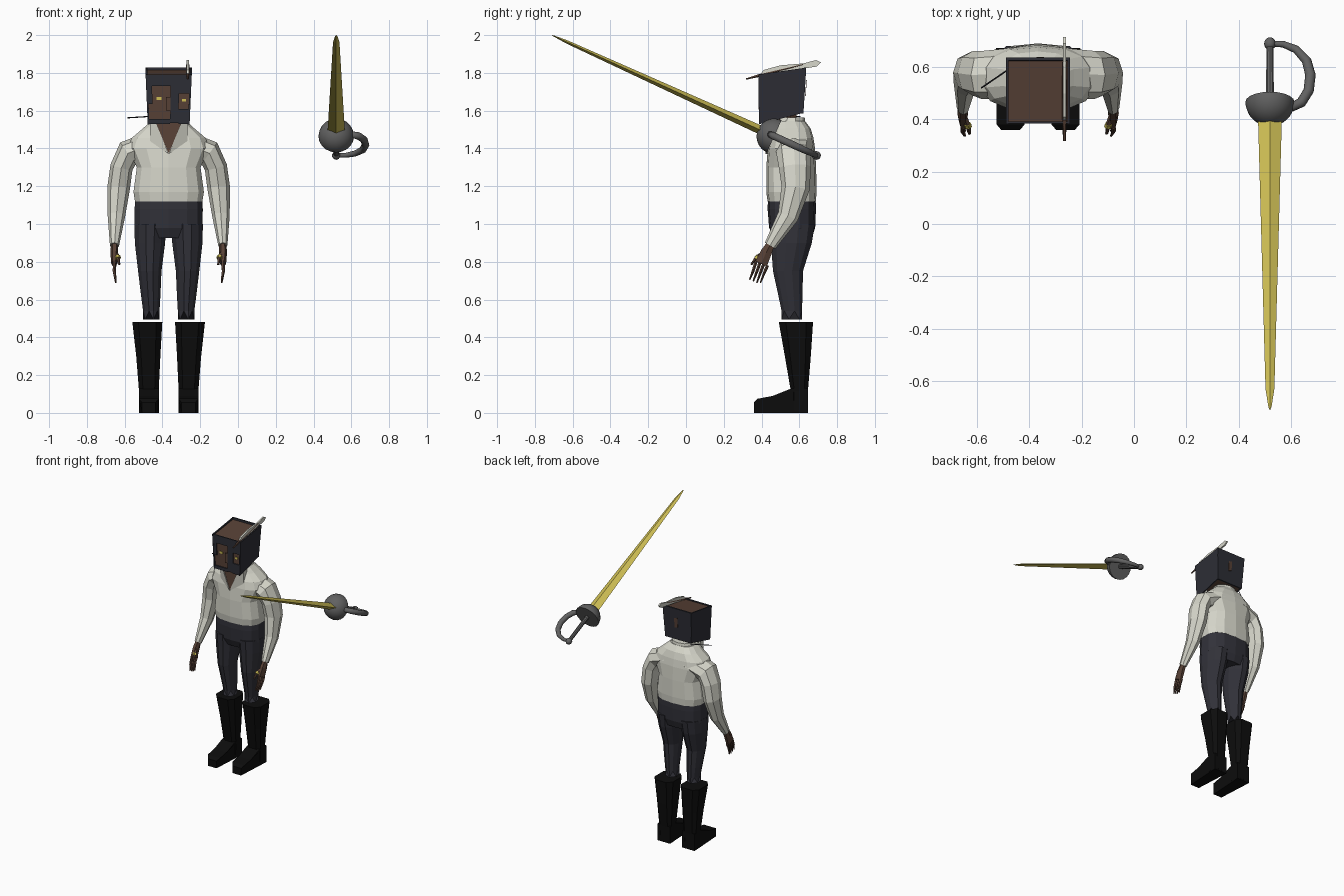
import bpy, bmesh
from math import sin, cos, pi
from mathutils import Vector as V

cube = bpy.data.objects.get("Cube")
if cube:
    bpy.data.objects.remove(cube, do_unlink=True)

CX = -0.367  # centre line of the figure


def material(name, r, g, b):
    m = bpy.data.materials.new(name)
    m.use_nodes = True
    m.diffuse_color = (r, g, b, 1)
    m.node_tree.nodes["Principled BSDF"].inputs["Base Color"].default_value = (r, g, b, 1)
    return m


SHIRT = material("off white cloth", .68, .68, .6)
CLOTH = material("dark trousers", .032, .032, .042)
HAIR = material("dark hair", .026, .027, .036)
LEATHER = material("black leather", .004, .004, .004)
SKIN = material("brown skin", .095, .052, .036)
GOLD = material("golden blade", .62, .52, .09)
STEEL = material("grey steel", .12, .12, .12)


def finish(name, bm, mat, smooth=False):
    bmesh.ops.recalc_face_normals(bm, faces=bm.faces[:])
    me = bpy.data.meshes.new(name)
    bm.to_mesh(me)
    bm.free()
    me.materials.append(mat)
    for p in me.polygons:
        p.use_smooth = smooth
    ob = bpy.data.objects.new(name, me)
    bpy.context.scene.collection.objects.link(ob)
    return ob


def bridge(name, rings, mat, smooth=False):
    """Skin a list of point rings and cap both ends."""
    bm = bmesh.new()
    vs = [[bm.verts.new(p) for p in r] for r in rings]
    n = len(vs[0])
    for a, b in zip(vs, vs[1:]):
        for i in range(n):
            j = (i + 1) % n
            bm.faces.new((a[i], a[j], b[j], b[i]))
    bm.faces.new(vs[0])
    bm.faces.new(vs[-1])
    return finish(name, bm, mat, smooth)


def oval(x, y, z, rx, ry, n=12, square=1.0):
    """Horizontal ring; square below 1 makes it boxier."""
    pts = []
    for i in range(n):
        a = 2 * pi * (i + .5) / n
        c, s = cos(a), sin(a)
        pts.append((x + rx * abs(c) ** square * (1 if c > 0 else -1),
                    y + ry * abs(s) ** square * (1 if s > 0 else -1), z))
    return pts


def tube(name, path, mat, n=8, side=V((0, 1, 0)), smooth=False):
    """Skin a path of (x, y, z, radius, radius along side)."""
    pts = [V(p[:3]) for p in path]
    rings = []
    for i, p in enumerate(path):
        t = (pts[min(i + 1, len(pts) - 1)] - pts[max(i - 1, 0)]).normalized()
        u = t.cross(side).normalized()
        w = u.cross(t)
        rings.append([pts[i] + u * p[3] * cos(2 * pi * k / n) + w * p[4] * sin(2 * pi * k / n)
                      for k in range(n)])
    return bridge(name, rings, mat, smooth)


def slab(name, pts, offset, mat):
    """Flat polygon given depth along an offset vector."""
    o = V(offset)
    return bridge(name, [[V(p) for p in pts], [V(p) + o for p in pts]], mat)


# Shirt body: (z, half width, half depth, centre y)
bridge("shirt_body", [oval(CX, y, z, w, d, 14, .75) for z, w, d, y in (
    (1.12, .182, .128, .56), (1.17, .19, .133, .558), (1.3, .172, .132, .557),
    (1.4, .22, .125, .558), (1.455, .2, .115, .56), (1.505, .14, .1, .56),
    (1.545, .095, .08, .55))], SHIRT)

# Open neckline, neck and collar
bridge("neck", [oval(CX, .53, z, .055, .06, 8) for z in (1.45, 1.6)], SKIN)
slab("neckline", [(CX, .425, 1.375), (CX - .07, .435, 1.535), (CX + .07, .435, 1.535)],
     (0, .08, 0), SKIN)
bridge("collar_band", [oval(CX, .55, 1.52, .1, .085, 10), oval(CX, .56, 1.565, .085, .068, 10)],
       SHIRT)
for s, side in ((-1, "right"), (1, "left")):
    slab("collar_wing_" + side, [(CX + s * x, y, z) for x, y, z in (
        (.0, .42, 1.37), (.068, .425, 1.54), (.1, .45, 1.555), (.1, .45, 1.44))],
        (0, .04, 0), SHIRT)

# Sleeves, hands, legs and boots, mirrored about the centre line
for s, side in ((-1, "right"), (1, "left")):
    def mirror(path):
        return [(CX + s * p[0],) + tuple(p[1:]) for p in path]

    tube("sleeve_" + side, mirror((
        (.08, .575, 1.425, .07, .1), (.215, .57, 1.375, .07, .092), (.25, .577, 1.3, .06, .085),
        (.265, .58, 1.19, .06, .075), (.277, .54, 1.04, .046, .056), (.287, .445, .885, .024, .032))),
        SHIRT)
    tube("palm_" + side, mirror((
        (.286, .455, .905, .018, .022), (.288, .425, .85, .021, .034),
        (.288, .398, .79, .016, .038))), SKIN, 6)
    for k in range(4):
        tube(f"finger_{k + 1}_{side}", mirror((
            (.287, .372 + .02 * k, .805 - .008 * k, .01, .009),
            (.289, .355 + .021 * k, .75, .009, .008),
            (.28, .337 + .019 * k, .705 - .008 * min(k, 2), .005, .004))), SKIN, 5)
    tube("thumb_" + side, mirror((
        (.284, .42, .85, .012, .012), (.268, .375, .825, .011, .01),
        (.262, .345, .785, .006, .005))), SKIN, 5)
    tube("ring_" + side, mirror((
        (.27, .383, .829, .015, .013), (.267, .371, .818, .015, .013))), GOLD, 6)

    # Trouser leg with a ragged hem
    rings = [oval(CX + s * x, y, z, w, d, 12) for x, y, z, w, d in (
        (.097, .562, 1.0, .087, .124), (.099, .558, .9, .083, .112), (.1, .54, .75, .064, .082),
        (.095, .553, .62, .053, .066), (.092, .56, .54, .045, .056))]
    hem = [(x, y, .495 if k % 2 else .54) for k, (x, y, z) in enumerate(rings[-1])]
    bridge("trouser_leg_" + side, rings + [hem], CLOTH)

    bridge("boot_shaft_" + side, [oval(CX + s * x, y, z, w, d, 8, .6) for x, y, z, w, d in (
        (.113, .582, .48, .083, .095), (.108, .592, .3, .067, .072),
        (.105, .6, .12, .055, .048), (.105, .6, .01, .053, .048))], LEATHER)
    sole = [(.645, 0), (.645, .13), (.56, .13), (.46, .09), (.38, .075), (.36, .055), (.36, 0)]
    rows = []
    for e in (-1, 1):
        rows.append([(CX + s * .105 + e * (.036 if y < .37 else .053), y, z) for y, z in sole])
    bridge("boot_foot_" + side, rows, LEATHER)

# Trouser seat
bridge("trouser_seat", [oval(CX, y, z, w, d, 14, .75) for z, w, d, y in (
    (.925, .16, .1, .565), (.98, .183, .122, .562), (1.08, .184, .128, .56),
    (1.14, .18, .126, .56))], CLOTH)

# Head: a tapered, slightly tilted block
HW_LOW, HW_TOP = .102, .113


def head_point(u, v, w):
    """u across (-1..1), v front to back (0..1), w up (0..1)."""
    low = V((CX + u * HW_LOW, .395 + .215 * v, 1.535 + .055 * v))
    top = V((CX + u * HW_TOP, .392 + .232 * v, 1.785 + .03 * v))
    return low.lerp(top, w)


CORNERS = ((-1, 0), (1, 0), (1, 1), (-1, 1))
bridge("head", [[head_point(u, v, w) for u, v in CORNERS] for w in (0, 1)], SKIN)

# Hair panels on the sides and back, rising just over the crown
for u, side in ((-1, "right"), (1, "left")):
    slab("hair_" + side, [head_point(u, v, w) for v, w in ((-.04, -.02), (1.04, -.02), (1.04, 1.05), (-.04, 1.03))],
         (u * .009, 0, 0), HAIR)
slab("hair_back", [head_point(u, 1, w) for u, w in ((-1.08, -.02), (1.08, -.02), (1.08, 1.06), (-1.08, 1.06))],
     (0, .012, 0), HAIR)
slab("nape_patch", [head_point(u, 1.07, w) for u, w in ((-.05, .42), (.2, .38), (.2, .72), (-.05, .75))],
     (0, .003, 0), SKIN)


def face_panel(name, u0, u1, w0, w1, mat, depth):
    slab(name, [head_point(u, 0, w) for u, w in ((u0, w0), (u1, w0), (u1, w1), (u0, w1))],
         (0, -depth, 0), mat)


# Fringe and locks framing the face, then the eyes and nose
face_panel("fringe", -1.08, 1.08, .78, 1.03, HAIR, .008)
face_panel("lock_centre", .08, .5, .0, .78, HAIR, .008)
face_panel("lock_cheek", .5, 1.08, -.02, .3, HAIR, .008)
face_panel("lock_temple", .5, 1.08, .62, .78, HAIR, .008)
face_panel("lock_edge", -1.08, -.8, .4, .78, HAIR, .008)
face_panel("beard", -1.08, .08, -.02, .08, HAIR, .008)
face_panel("eye_right", -.6, -.35, .49, .55, GOLD, .005)
face_panel("eye_left", .65, .85, .45, .51, GOLD, .005)
face_panel("nose", -.12, .08, .25, .55, SKIN, .009)

# Fine braid standing out beside the jaw
tube("braid", [(-.585, .52, 1.562, .003, .003), (-.46, .605, 1.57, .003, .003)], HAIR, 4)

# Feather tucked beside the crown
vane = [(.39, 1.785), (.41, 1.815), (.5, 1.84), (.62, 1.85), (.69, 1.868), (.715, 1.855),
        (.69, 1.833), (.6, 1.82), (.48, 1.8)]
slab("feather", [(-.272, y, z) for y, z in vane], (.012, 0, 0), SHIRT)
tube("feather_quill", [(-.266, .318, 1.768, .004, .006), (-.266, .4, 1.79, .009, .009),
                       (-.266, .62, 1.845, .004, .009)], SKIN, 5, V((1, 0, 0)))

# Sword: everything lies along one tilted axis
SX = .52


def axis(y, dx=0):
    return (SX + dx, y, 1.495 - .455 * (y - .4))


SIDE = V((1, 0, 0))
tube("blade", [axis(.42) + (.024, .046), axis(-.63) + (.009, .017), axis(-.7) + (.003, .006),
               axis(-.712) + (.0005, .0005)], GOLD, 4, SIDE)
bowl = [axis(.467 - .085 * sin(a)) + (.094 * cos(a),) * 2 for a in [pi / 2 * k / 8 for k in range(8)]]
bowl.append(axis(.3815) + (.004, .004))
bowl_ob = tube("bowl_guard", bowl, STEEL, 20, SIDE, True)
bowl_ob.data.polygons[-2].use_smooth = False
tube("grip", [axis(.46) + (.016, .016), axis(.69) + (.014, .014)], STEEL, 10, SIDE)
tube("pommel", [axis(.69 + .022 * cos(a)) + (.022 * sin(a) + .001,) * 2
                for a in [pi * k / 6 for k in range(7)]], STEEL, 10, SIDE, True)
bow = [(0, .69, .011), (.05, .688, .013), (.1, .668, .016), (.14, .625, .019), (.155, .57, .02),
       (.148, .51, .02), (.12, .465, .02), (.08, .445, .017)]
tube("knuckle_bow", [axis(y, dx) + (r, r) for dx, y, r in bow], STEEL, 10,
     V((0, .414, .91)), True)
